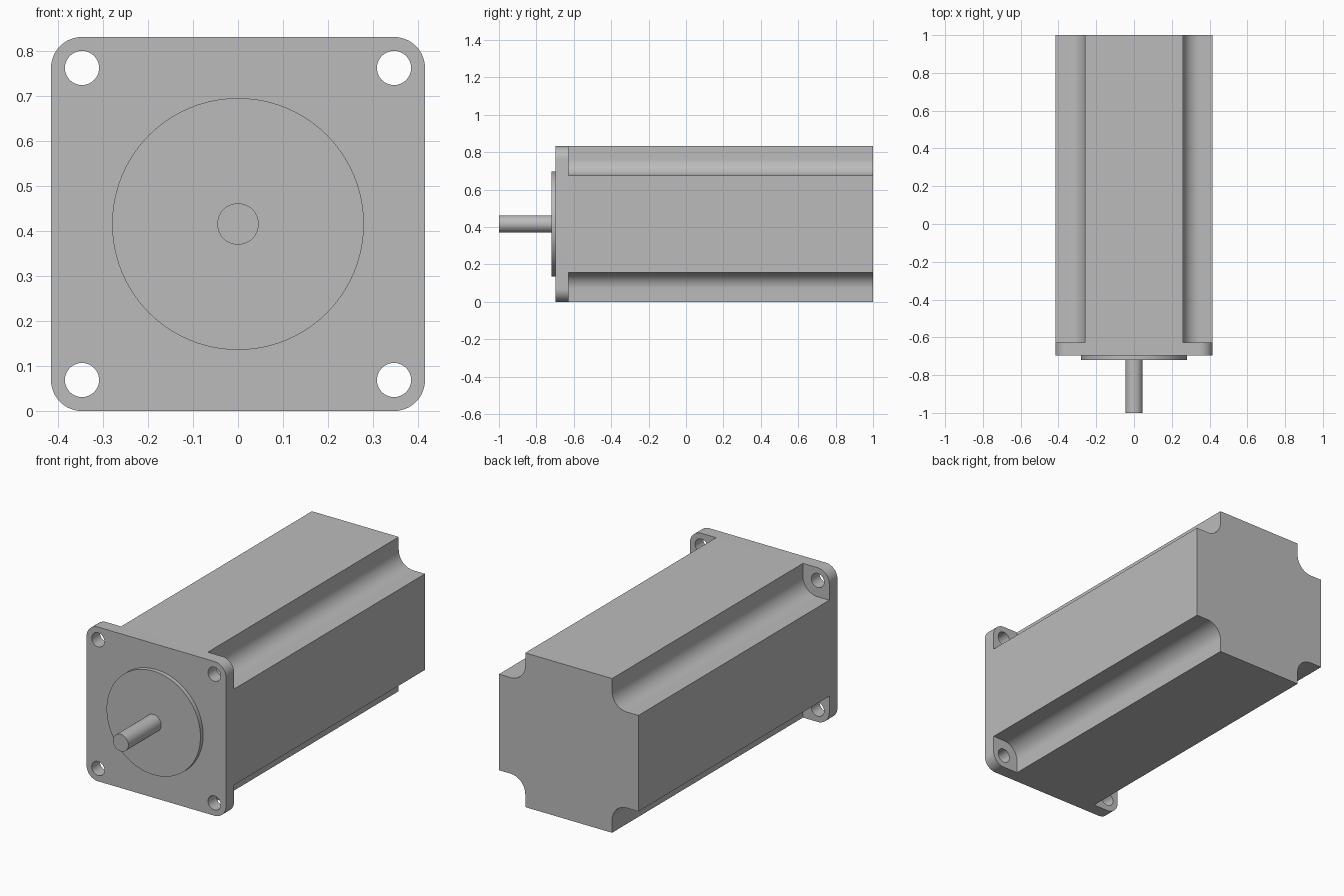
import bpy, bmesh, math

HALF = 0.416      # half the square face
HOLE = 0.347      # bolt hole offset from the axis
NOTCH = 0.259     # where the corner channels begin
MID_Z = HALF

default = bpy.data.objects.get("Cube")
if default:
    bpy.data.objects.remove(default, do_unlink=True)

metal = bpy.data.materials.new("grey metal")
metal.use_nodes = True
color = (0.5, 0.5, 0.5, 1)
metal.diffuse_color = color
for node in metal.node_tree.nodes:
    if node.type == 'BSDF_PRINCIPLED':
        node.inputs["Base Color"].default_value = color


def arc(cx, cz, r, start, end, steps):
    """Points along an arc, angles in degrees."""
    angles = [math.radians(start + (end - start) * i / steps) for i in range(steps + 1)]
    return [(cx + r * math.cos(a), cz + r * math.sin(a)) for a in angles]


def circle(cx, cz, r, steps):
    return arc(cx, cz, r, 0, 360, steps)[:-1]


def four_corners(corner):
    """Repeat one corner's points by quarter turns into a closed outline."""
    loop = []
    for _ in range(4):
        loop += corner
        corner = [(-z, x) for x, z in corner]
    return loop


def prism(name, loops, y0, y1):
    """Solid between two depths; the first loop is the outline, others are holes."""
    bm = bmesh.new()
    caps = ([], [])
    for loop in loops:
        rings = [[bm.verts.new((x, y, z + MID_Z)) for x, z in loop] for y in (y0, y1)]
        n = len(loop)
        for i in range(n):
            j = (i + 1) % n
            bm.faces.new((rings[0][i], rings[0][j], rings[1][j], rings[1][i]))
            for cap, ring in zip(caps, rings):
                cap.append(bm.edges.get((ring[i], ring[j])))
    for cap in caps:
        bmesh.ops.triangle_fill(bm, edges=cap, use_beauty=True)
    bmesh.ops.recalc_face_normals(bm, faces=bm.faces[:])
    mesh = bpy.data.meshes.new(name)
    bm.to_mesh(mesh)
    bm.free()
    mesh.materials.append(metal)
    obj = bpy.data.objects.new(name, mesh)
    bpy.context.collection.objects.link(obj)
    bpy.ops.object.select_all(action='DESELECT')
    obj.select_set(True)
    bpy.context.view_layer.objects.active = obj
    bpy.ops.object.shade_smooth_by_angle(angle=math.radians(30))
    return obj


# Mounting flange with rounded corners and four bolt holes
rounded = four_corners(arc(HOLE, HOLE, HALF - HOLE, 0, 90, 12))
holes = [circle(sx * HOLE, sz * HOLE, 0.038, 32) for sx in (-1, 1) for sz in (-1, 1)]
prism("mounting_flange", [rounded] + holes, -0.697, -0.627)

# Long housing with a rounded channel down each corner
channel = [(HALF, NOTCH)] + arc(HOLE, HOLE, HOLE - NOTCH, 270, 180, 16) + [(NOTCH, HALF)]
prism("motor_housing", [four_corners(channel)], -0.627, 1.0)

# Raised centring disc and drive shaft
prism("pilot_disc", [circle(0, 0, 0.28, 96)], -0.72, -0.697)
prism("drive_shaft", [circle(0, 0, 0.046, 48)], -1.0, -0.72)
